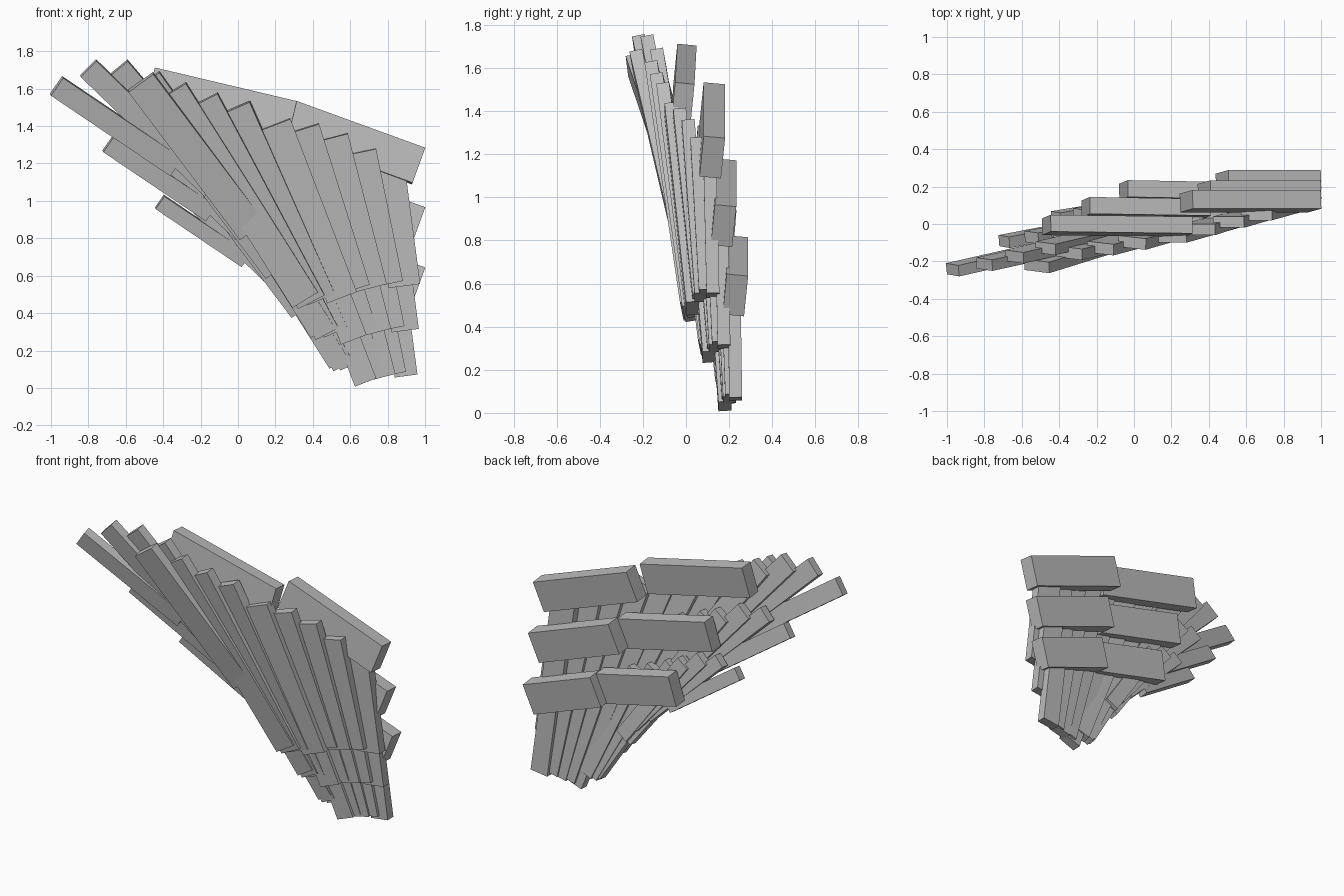
import bpy, bmesh, math
from mathutils import Vector, Matrix

cube = bpy.data.objects.get("Cube")
if cube:
    bpy.data.objects.remove(cube, do_unlink=True)

grey = bpy.data.materials.new("plain_grey")
grey.use_nodes = True
colour = (0.5, 0.5, 0.5, 1)
grey.diffuse_color = colour
grey.node_tree.nodes["Principled BSDF"].inputs["Base Color"].default_value = colour


def slab(name, start, end, width, thick, roll=0):
    """Box running from start to end, its flat side facing the front."""
    d = (end - start).normalized()
    n = Vector((0, 1, 0))
    n = Matrix.Rotation(math.radians(roll), 3, d) @ (n - d * n.dot(d)).normalized()
    side = n.cross(d)
    frame = Matrix((d, n, side)).transposed().to_4x4()
    frame.translation = (start + end) / 2
    size = Matrix.Diagonal(((end - start).length, thick, width, 1))
    bm = bmesh.new()
    bmesh.ops.create_cube(bm, size=1, matrix=frame @ size)
    bmesh.ops.recalc_face_normals(bm, faces=bm.faces)
    mesh = bpy.data.meshes.new(name)
    bm.to_mesh(mesh)
    bm.free()
    mesh.materials.append(grey)
    obj = bpy.data.objects.new(name, mesh)
    bpy.context.collection.objects.link(obj)


def heading(degrees):
    a = math.radians(degrees)
    return Vector((math.cos(a), 0, -math.sin(a)))


def below(direction):
    """Offset from the top edge of an arm segment to its middle line."""
    return Vector((direction.z, 0, -direction.x)) * .1


# Feathers of the upper layer: tip x, tip z, slope, length, width, tip y, root y
FEATHERS = [
    (-.97, 1.615, 34, .77, .115, -.245, -.10),
    (-.80, 1.71, 44, .92, .12, -.215, -.07),
    (-.64, 1.71, 49.5, .96, .13, -.175, -.03),
    (-.473, 1.653, 54.5, .96, .13, -.13, 0),
    (-.52, 1.635, 53, .99, .165, -.225, -.04),
    (-.346, 1.59, 57.7, 1.32, .16, -.155, .01),
    (-.18, 1.54, 62, 1.22, .16, -.13, .02),
    (-.01, 1.50, 66, 1.12, .16, -.10, .03),
    (.20, 1.41, 69, .99, .17, -.07, .03),
    (.352, 1.388, 72.5, .90, .17, -.03, .06),
    (.505, 1.34, 75.5, .83, .17, .01, .07),
    (.655, 1.262, 78.5, .72, .17, .05, .09),
    (.805, 1.19, 82.5, .65, .17, .11, .125),
]

# Layers: name, shoulder, scale, depth scale, lift, extra length, arm scale, elbow y
LAYERS = [
    ("upper", Vector((1, .122, 1.28)), 1, 1, 0, 0, 1, -.015),
    ("middle", Vector((1, .174, .962)), .86, .73, .033, .045, .85, .08),
    ("lower", Vector((1, .229, .64)), .72, .53, .08, .09, .71, .17),
]
BASE = LAYERS[0][1]

for name, shoulder, s, depth, lift, extra, arm, elbow_y in LAYERS:
    # Two thick arm segments, placed by their top edges
    out_dir, in_dir = heading(20), heading(13.3)
    elbow = shoulder - out_dir * .73 * s
    drop = below(out_dir)
    slab(name + "_arm_outer", elbow + drop, shoulder + drop, .2, .1, -5.5)
    joint = Vector((elbow.x, elbow_y, elbow.z))
    drop = below(in_dir)
    tip = joint - in_dir * .78 * arm + Vector((0, .01, 0))
    slab(name + "_arm_inner", tip + drop, joint + drop, .2, .09, -5.5)

    # Fan of flat feathers
    for i, (x, z, slope, length, width, y0, y1) in enumerate(FEATHERS, 1):
        near = slope > 68
        rel = Vector((x, 0, z)) - BASE
        start = shoulder + rel * s
        start.z -= rel.x * s * lift
        stretch = s
        if near:
            start.x -= extra * .33
            stretch += extra
        start.y = shoulder.y + (y0 - BASE.y) * depth
        end = start + heading(slope) * length * stretch
        end.y = shoulder.y + (y1 - BASE.y) * depth
        slab(f"{name}_feather_{i}", start, end, width * s, .06, 0 if near else 6)
